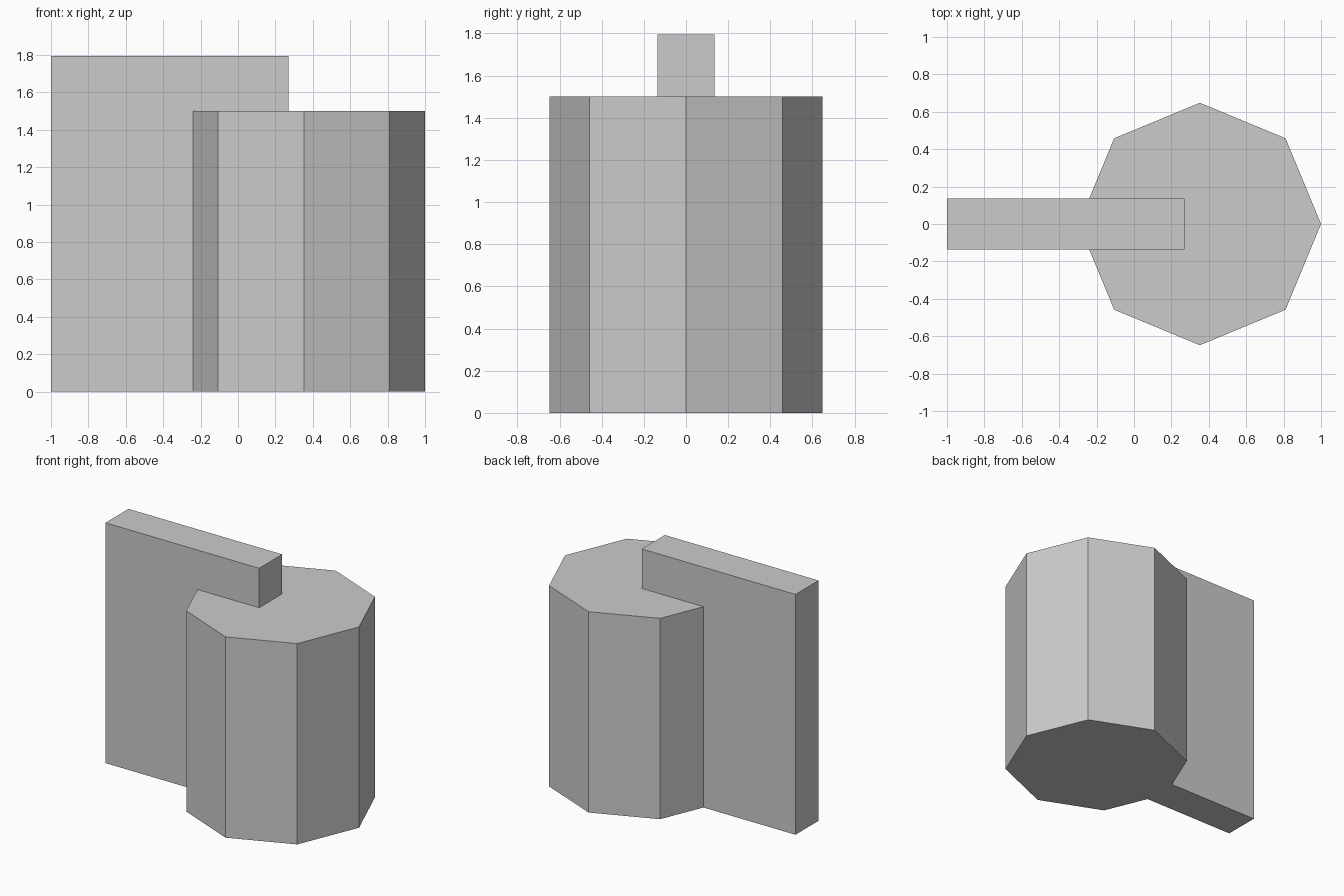
import bpy

if "Cube" in bpy.data.objects:
    bpy.data.objects.remove(bpy.data.objects["Cube"])

# Octagonal column
bpy.ops.mesh.primitive_cylinder_add(vertices=8, radius=0.648, depth=1.5,
                                    location=(0.352, 0, 0.75), rotation=(0, 0, 1.5707963))
column = bpy.context.object
column.name = "octagonal_column_with_wall"

# Thin wall running into the column and rising above it
x0, x1, thickness, height = -1.0, 0.27, 0.272, 1.795
bpy.ops.mesh.primitive_cube_add(size=1, location=((x0 + x1) / 2, 0, height / 2))
wall = bpy.context.object
wall.name = "wall"
wall.scale = (x1 - x0, thickness, height)
bpy.context.view_layer.update()

# Fuse both into one clean solid
union = column.modifiers.new("fuse_wall", 'BOOLEAN')
union.operation = 'UNION'
union.solver = 'EXACT'
union.object = wall
bpy.context.view_layer.objects.active = column
bpy.ops.object.modifier_apply(modifier=union.name)
bpy.data.objects.remove(wall)
